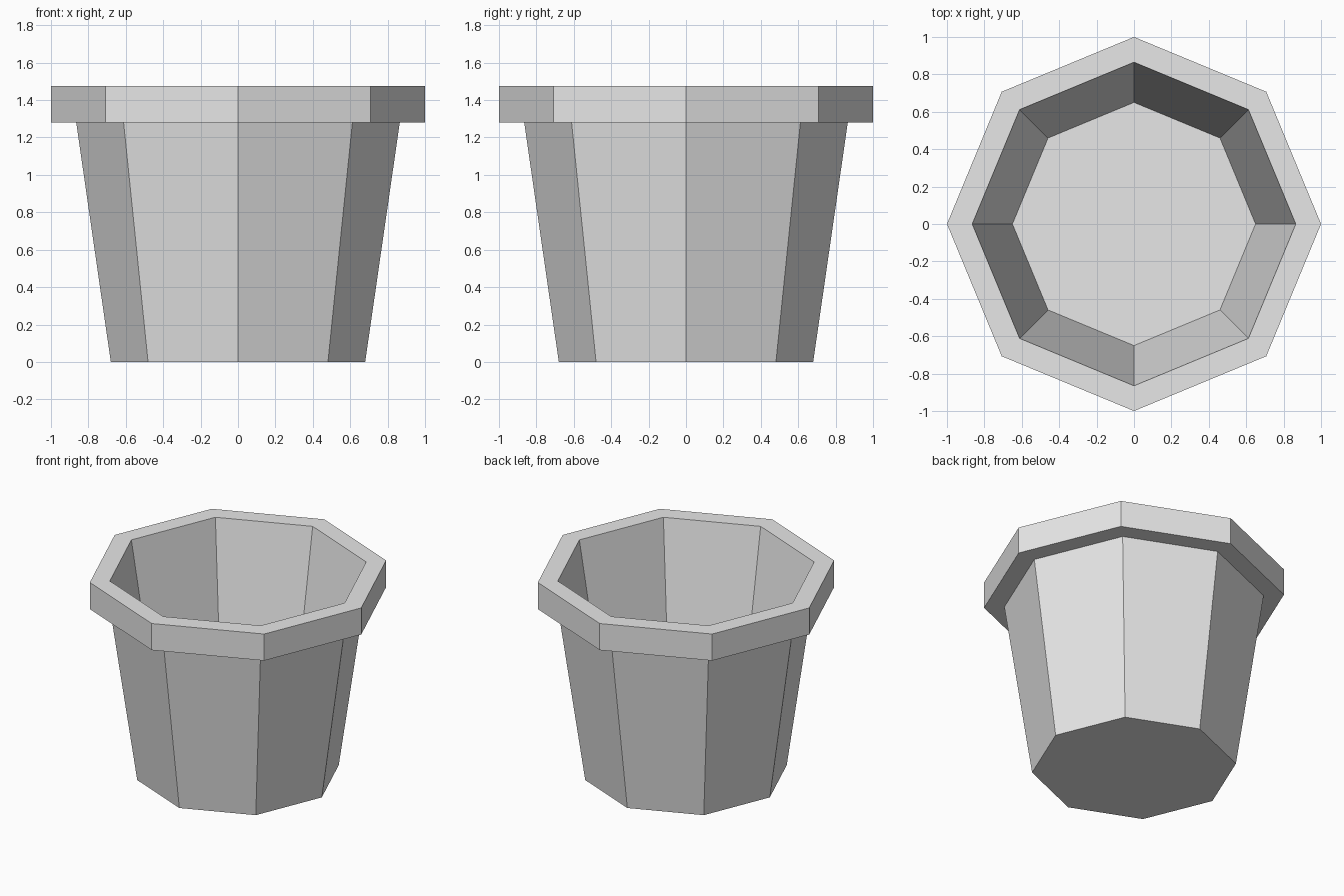
import bpy
import bmesh
from math import cos, sin, tau

SIDES = 8

cube = bpy.data.objects.get("Cube")
if cube:
    bpy.data.objects.remove(cube, do_unlink=True)


def make_material(name, color):
    mat = bpy.data.materials.new(name)
    mat.use_nodes = True
    mat.diffuse_color = color
    mat.node_tree.nodes["Principled BSDF"].inputs["Base Color"].default_value = color
    return mat


def lathe(name, profile, material):
    """Turn a (radius, height) profile into a flat-sided vessel, capped at both ends."""
    bm = bmesh.new()
    rings = []
    for radius, z in profile:
        rings.append([bm.verts.new((radius * cos(tau * i / SIDES),
                                    radius * sin(tau * i / SIDES), z))
                      for i in range(SIDES)])
    for low, high in zip(rings, rings[1:]):
        for i in range(SIDES):
            j = (i + 1) % SIDES
            bm.faces.new((low[i], low[j], high[j], high[i]))
    bm.faces.new(list(reversed(rings[0])))
    bm.faces.new(rings[-1])
    bmesh.ops.recalc_face_normals(bm, faces=bm.faces[:])
    mesh = bpy.data.meshes.new(name)
    bm.to_mesh(mesh)
    bm.free()
    mesh.materials.append(material)
    obj = bpy.data.objects.new(name, mesh)
    bpy.context.collection.objects.link(obj)
    return obj


grey = make_material("light grey", (0.8, 0.8, 0.8, 1.0))

# Base, outer wall, overhanging rim, inner wall and inner floor
pot_profile = [
    (0.68, 0.0),
    (0.865, 1.28),
    (1.0, 1.28),
    (1.0, 1.475),
    (0.865, 1.475),
    (0.65, 0.2),
]
lathe("flower_pot", pot_profile, grey)
